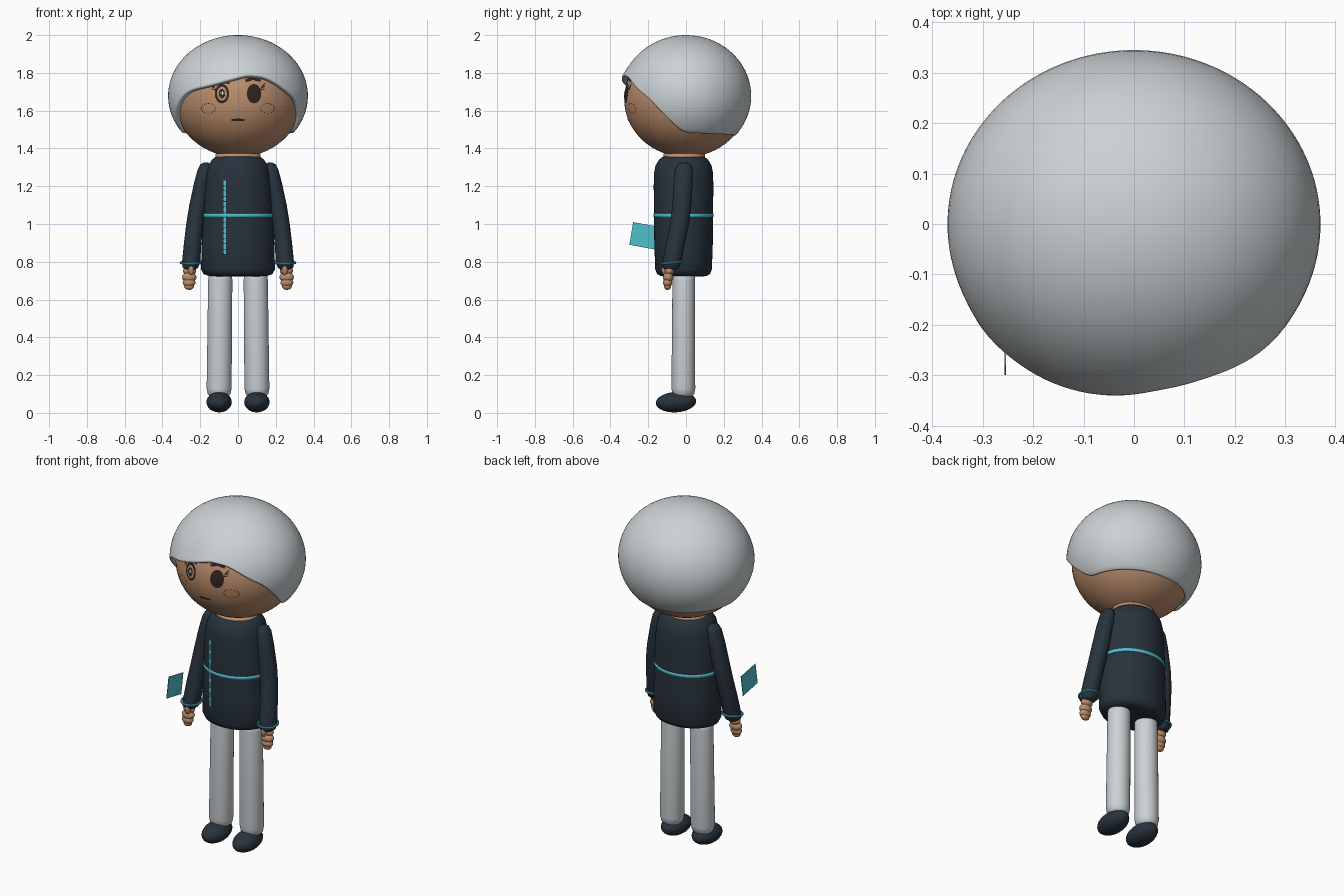
import bpy, bmesh, math
from math import sin, cos, pi, radians, sqrt

if "Cube" in bpy.data.objects:
    bpy.data.objects.remove(bpy.data.objects["Cube"])


def material(name, r, g, b):
    m = bpy.data.materials.new(name)
    m.use_nodes = True
    m.diffuse_color = (r, g, b, 1)
    bsdf = m.node_tree.nodes["Principled BSDF"]
    bsdf.inputs["Base Color"].default_value = (r, g, b, 1)
    bsdf.inputs["Roughness"].default_value = 0.7
    return m


PALE = material("pale grey", 0.60, 0.64, 0.66)
SKIN = material("tan skin", 0.50, 0.27, 0.15)
NAVY = material("dark navy", 0.021, 0.033, 0.046)
CYAN = material("cyan trim", 0.08, 0.53, 0.62)
INK = material("dark brown", 0.03, 0.018, 0.014)


def finish(name, bm, mat, smooth=True):
    bmesh.ops.recalc_face_normals(bm, faces=bm.faces)
    me = bpy.data.meshes.new(name)
    bm.to_mesh(me)
    bm.free()
    me.materials.append(mat)
    for p in me.polygons:
        p.use_smooth = smooth
    ob = bpy.data.objects.new(name, me)
    bpy.context.collection.objects.link(ob)
    return ob


def skin_rings(bm, rings):
    for a, b in zip(rings, rings[1:]):
        n = len(a)
        for i in range(n):
            bm.faces.new((a[i], a[(i + 1) % n], b[(i + 1) % n], b[i]))


def tube(name, sections, mat, n=40):
    """Closed loft through (x, y, z, radius x, radius y) sections."""
    bm = bmesh.new()
    rings = [[bm.verts.new((x + rx * cos(2 * pi * i / n), y + ry * sin(2 * pi * i / n), z))
              for i in range(n)] for x, y, z, rx, ry in sections]
    skin_rings(bm, rings)
    bm.faces.new(rings[0])
    bm.faces.new(rings[-1])
    return finish(name, bm, mat)


def ellipsoid(name, loc, radii, mat, tilt=0, seg=40):
    bm = bmesh.new()
    bmesh.ops.create_uvsphere(bm, u_segments=seg, v_segments=seg // 2, radius=1)
    ob = finish(name, bm, mat)
    ob.location, ob.scale, ob.rotation_euler = loc, radii, (tilt, 0, 0)
    return ob


def ring(name, loc, major, minor, mat, tilt=0):
    bpy.ops.mesh.primitive_torus_add(location=loc, rotation=(tilt, 0, 0), major_radius=major,
                                     minor_radius=minor, major_segments=40, minor_segments=8)
    ob = bpy.context.object
    ob.name = name
    ob.data.materials.append(mat)
    bpy.ops.object.shade_smooth_by_angle()
    return ob


def lerp(table, t):
    for a, b in zip(table, table[1:]):
        if t <= b[0]:
            k = max(0, (t - a[0]) / (b[0] - a[0]))
            return [p + (q - p) * k for p, q in zip(a, b)]
    return table[-1]


# Head and neck
HEAD, HR = (0, 0, 1.66), (0.337, 0.327, 0.305)
ellipsoid("head", HEAD, HR, SKIN, seg=64)
tube("neck", [(0, -0.01, 1.33, 0.12, 0.11), (0, -0.01, 1.372, 0.12, 0.11)], SKIN)

# Hair cap: rim height by azimuth, zero at the front and positive to the left
RIM = [(-180, 1.465), (-90, 1.48), (-82, 1.50), (-70, 1.57), (-57, 1.65), (-47, 1.695), (-38, 1.715),
       (-25, 1.732), (-8, 1.762), (8, 1.79), (24, 1.778), (34, 1.745), (45, 1.70), (56, 1.66),
       (70, 1.57), (82, 1.50), (90, 1.48), (180, 1.465)]
N, ROWS, HZ = 128, 28, 0.322
bm = bmesh.new()
rims = []
for i in range(N):
    a = -180 + 360 * i / N
    rims.append(sum(lerp(RIM, a + d)[1] for d in range(-5, 6)) / 11)
rows = []
for j in range(1, ROWS + 1):
    row = []
    for i, rim in enumerate(rims):
        az = radians(-180 + 360 * i / N)
        low = math.acos((rim - 1.678) / HZ)
        t = j / ROWS
        th = low * t
        flare = 1 + 0.04 * max(0, cos(az + 0.15)) ** 3 * t ** 6
        row.append(bm.verts.new((0.37 * sin(th) * sin(az) * flare,
                                 -0.345 * sin(th) * cos(az) * flare, 1.678 + HZ * cos(th))))
    rows.append(row)
skin_rings(bm, rows)
top = bm.verts.new((0, 0, 2.0))
for i in range(N):
    bm.faces.new((top, rows[0][i], rows[0][(i + 1) % N]))
hair = finish("hair", bm, PALE)
mod = hair.modifiers.new("thickness", "SOLIDIFY")
mod.thickness, mod.offset = 0.03, -1
mod = hair.modifiers.new("soft rim", "BEVEL")
mod.width, mod.segments, mod.angle_limit = 0.008, 2, radians(50)

# Torso
TORSO = [(0.722, 0.10, 0.09), (0.724, 0.15, 0.12), (0.735, 0.182, 0.14), (0.76, 0.196, 0.15),
         (0.90, 0.192, 0.155), (1.05, 0.186, 0.156), (1.20, 0.178, 0.158), (1.27, 0.168, 0.156),
         (1.31, 0.158, 0.148), (1.34, 0.138, 0.130), (1.355, 0.12, 0.112), (1.36, 0.10, 0.095)]
TY = -0.013
tube("torso", [(0, TY, z, rx, ry) for z, rx, ry in TORSO], NAVY, 56)
tube("belt_stripe", [(0, TY, z, lerp(TORSO, z)[1] + e, lerp(TORSO, z)[2] + e)
                     for z, e in ((1.036, -0.002), (1.038, 0.003), (1.054, 0.003), (1.056, -0.002))],
     CYAN, 56)


# Thin plates laid on a surface given as y = f(x, z)
def on_head(x, z):
    return -HR[1] * sqrt(max(0, 1 - (x / HR[0]) ** 2 - ((z - HEAD[2]) / HR[2]) ** 2))


def on_torso(x, z):
    _, rx, ry = lerp(TORSO, z)
    return TY - ry * sqrt(1 - (x / rx) ** 2)


def plate(name, points, surface, mat, lift=0.003):
    bm = bmesh.new()
    n = len(points)
    mid = [sum(p[k] for p in points) / n for k in (0, 1)]
    vs = [bm.verts.new((x, surface(x, z) - lift, z)) for x, z in points + [mid]]
    for i in range(n):
        bm.faces.new((vs[n], vs[i], vs[(i + 1) % n]))
    ob = finish(name, bm, mat, False)
    for p in ob.data.polygons:
        if p.normal.y > 0:
            p.flip()
    return ob


def oval(x, z, rx, rz, n=28):
    return [(x + rx * cos(2 * pi * i / n), z + rz * sin(2 * pi * i / n)) for i in range(n)]


def bar(x, z, length, width, angle=0):
    c, s = cos(angle), sin(angle)
    u = [(-0.5, -0.5), (0, -0.6), (0.5, -0.5), (0.5, 0.5), (0, 0.6), (-0.5, 0.5)]
    return [(x + a * length * c - b * width * s, z + a * length * s + b * width * c) for a, b in u]


for i in range(14):
    plate("front_seam_dash", bar(-0.07, 0.853 + i * 0.028, 0.025, 0.010 + 0.003 * (i % 2), pi / 2),
          on_torso, CYAN)

# Face
for side, s in (("left", 1), ("right", -1)):
    plate(side + "_eye", oval(s * 0.085, 1.69, 0.038, 0.051), on_head, INK, 0.004)
    for k in range(3):
        plate(side + "_lash", bar(s * (0.128 + 0.003 * k), 1.712 + 0.012 * k, 0.028, 0.005,
                                  s * (0.3 + 0.25 * k)), on_head, INK, 0.004)
    for k in range(12):
        a = 2 * pi * k / 12
        plate(side + "_cheek_dash", bar(s * 0.157 + 0.036 * cos(a), 1.612 + 0.026 * sin(a),
                                        0.010, 0.003, a + pi / 2), on_head, INK)
plate("right_iris", oval(-0.085, 1.69, 0.026, 0.037), on_head, SKIN, 0.006)
plate("right_pupil", oval(-0.085, 1.69, 0.017, 0.025), on_head, INK, 0.008)
for a in (0, pi / 2):
    plate("right_eye_glint", bar(-0.083, 1.693, 0.022, 0.005, a), on_head, PALE, 0.010)
plate("left_brow_inner", bar(0.058, 1.764, 0.04, 0.015, 0.3), on_head, INK, 0.005)
plate("left_brow_outer", bar(0.098, 1.764, 0.045, 0.012, -0.25), on_head, INK, 0.005)
plate("right_brow", bar(-0.075, 1.752, 0.06, 0.013, -0.15), on_head, INK, 0.005)
plate("mouth", bar(0, 1.551, 0.07, 0.011), on_head, INK)

# Limbs
ARM = [(0.17, -0.01, 1.325, 0.012, 0.015), (0.172, -0.01, 1.315, 0.028, 0.035),
       (0.177, -0.011, 1.29, 0.036, 0.046), (0.19, -0.015, 1.22, 0.042, 0.05),
       (0.212, -0.022, 1.10, 0.046, 0.05), (0.228, -0.034, 1.0, 0.046, 0.05),
       (0.24, -0.055, 0.90, 0.046, 0.05), (0.248, -0.074, 0.80, 0.048, 0.05),
       (0.252, -0.08, 0.77, 0.042, 0.046), (0.253, -0.081, 0.76, 0.03, 0.034)]
LEG = [(0.1, -0.014, 0.085, 0.045, 0.045), (0.1, -0.014, 0.10, 0.06, 0.058),
       (0.1, -0.014, 0.13, 0.066, 0.063), (0.094, -0.012, 0.70, 0.064, 0.06),
       (0.093, -0.012, 0.76, 0.06, 0.06)]
HAND = [(0.256, -0.088, 0.752, 0.035), (0.258, -0.094, 0.718, 0.038),
        (0.259, -0.097, 0.69, 0.034), (0.259, -0.098, 0.67, 0.026)]
for side, s in (("left", 1), ("right", -1)):
    tube(side + "_sleeve", [(s * x, *rest) for x, *rest in ARM], NAVY)
    ring(side + "_cuff", (s * 0.249, -0.076, 0.795), 0.054, 0.006, CYAN, 0.1)
    for x, y, z, r in HAND:
        ellipsoid(side + "_hand", (s * x, y, z), (r, r * 0.72, r * 0.72), SKIN, seg=24)
    ellipsoid(side + "_thumb", (s * 0.248, -0.112, 0.755), (0.016, 0.018, 0.028), SKIN, 0.2, 24)
    tube(side + "_leg", [(s * x, *rest) for x, *rest in LEG], PALE)
    ellipsoid(side + "_shoe", (s * 0.1, -0.053, 0.057), (0.067, 0.107, 0.054), NAVY, 0.06)

# Flat tag standing beside the right forearm
bm = bmesh.new()
bm.faces.new([bm.verts.new((-0.257, y, z)) for y, z in
              ((-0.28, 1.01), (-0.145, 0.985), (-0.165, 0.865), (-0.3, 0.89))])
tag = finish("wrist_tag", bm, CYAN, False)
tag.modifiers.new("thickness", "SOLIDIFY").thickness = 0.003
